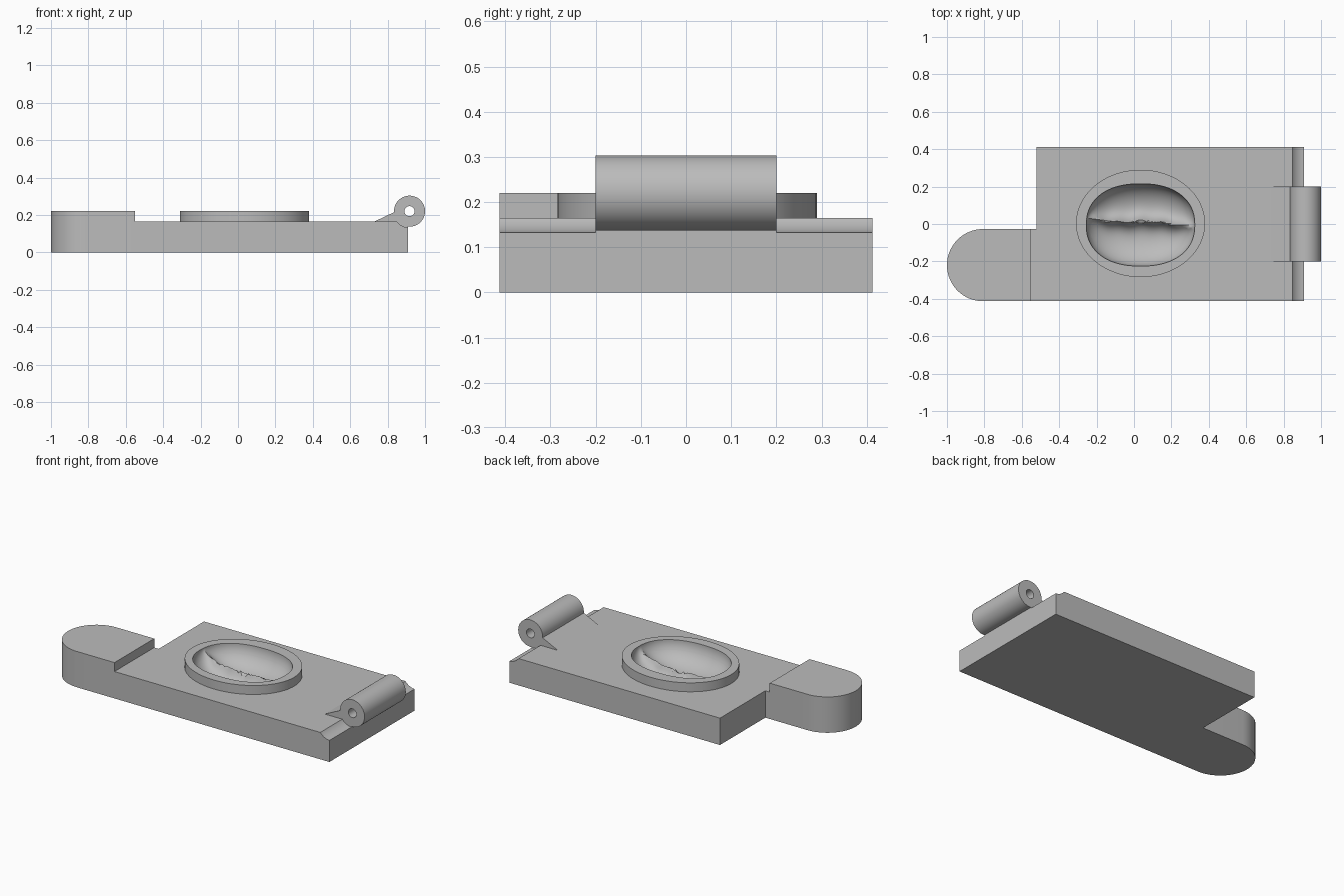
import bpy
import bmesh
from math import cos, sin, pi, exp, copysign

cube = bpy.data.objects.get("Cube")
if cube:
    bpy.data.objects.remove(cube, do_unlink=True)

grey = bpy.data.materials.new("plain grey")
grey.use_nodes = True
grey.diffuse_color = (0.5, 0.5, 0.5, 1)
grey.node_tree.nodes["Principled BSDF"].inputs["Base Color"].default_value = (0.5, 0.5, 0.5, 1)


def finish(name, bm):
    bmesh.ops.recalc_face_normals(bm, faces=bm.faces)
    mesh = bpy.data.meshes.new(name)
    bm.to_mesh(mesh)
    bm.free()
    mesh.materials.append(grey)
    obj = bpy.data.objects.new(name, mesh)
    bpy.context.collection.objects.link(obj)
    return obj


def prism(name, outline, lo, hi, axis="z"):
    """Extrude a flat outline: (x, y) along z, or (x, z) along y."""
    def place(a, b, h):
        return (a, b, h) if axis == "z" else (a, h, b)
    bm = bmesh.new()
    low, high = ([bm.verts.new(place(a, b, h)) for a, b in outline] for h in (lo, hi))
    bm.faces.new(low)
    bm.faces.new(high)
    for i in range(len(outline)):
        j = (i + 1) % len(outline)
        bm.faces.new((low[i], low[j], high[j], high[i]))
    return finish(name, bm)


def arc(cx, cy, rx, ry, n, start=0.0, sweep=2 * pi):
    full = sweep == 2 * pi
    steps = n if full else n - 1
    return [(cx + rx * cos(start + sweep * i / steps),
             cy + ry * sin(start + sweep * i / steps)) for i in range(n)]


def select_only(obj):
    bpy.ops.object.select_all(action="DESELECT")
    obj.select_set(True)
    bpy.context.view_layer.objects.active = obj


def cut(obj, cutter):
    mod = obj.modifiers.new("cut", "BOOLEAN")
    mod.operation = "DIFFERENCE"
    mod.solver = "EXACT"
    mod.object = cutter
    select_only(obj)
    bpy.ops.object.modifier_apply(modifier=mod.name)


def bean_cutter():
    """Closed two-lobed shape: a rounded bowl with a wavy ridge down its middle."""
    cx, cy, rx, ry, top = 0.035, -0.005, 0.29, 0.22, 0.22
    segs, rings = 144, 26

    def point(r, a):
        c, s = cos(a), sin(a)
        x = cx + r * rx * copysign(abs(c) ** 0.88, c)
        y = cy + r * ry * copysign(abs(s) ** 0.88, s)
        crest = 0.01 - 0.06 * (x - cx) + 0.006 * sin(17 * x) + 0.003 * sin(53 * x)
        bowl = 0.14 * max(0.0, 1 - r ** 2.6) ** 0.5
        ridge = 0.55 * exp(-abs(y - crest) / 0.03)
        return (x, y, top - bowl * (1 - ridge))

    bm = bmesh.new()
    angles = [2 * pi * i / segs for i in range(segs)]
    loops = [[bm.verts.new((*point(1, a)[:2], top + 0.1)) for a in angles]]
    for k in range(rings):
        r = sin(pi / 2 * (1 - k / rings))
        loops.append([bm.verts.new(point(r, a)) for a in angles])
    bm.faces.new(loops[0])
    for outer, inner in zip(loops, loops[1:]):
        for i in range(segs):
            j = (i + 1) % segs
            bm.faces.new((outer[i], outer[j], inner[j], inner[i]))
    centre = bm.verts.new(point(0, 0))
    for i in range(segs):
        bm.faces.new((loops[-1][i], loops[-1][(i + 1) % segs], centre))
    return finish("cavity_cutter", bm)


front, back, deck, raised = -0.413, 0.413, 0.165, 0.22
pin_x, pin_z, half_barrel = 0.917, 0.22, 0.2

# Main plate with the narrow step that meets the handle
plate = prism("mould_plate", [(-0.55, front), (0.91, front), (0.91, back), (-0.52, back),
                              (-0.52, -0.027), (-0.55, -0.027)], 0, deck)

# Rounded handle tab
tab = prism("handle_tab", [(-0.55, front), (-0.55, -0.027)]
            + arc(-0.807, -0.22, 0.193, 0.193, 33, pi / 2, pi), 0, raised)

# Oval rim around the cavity
rim = prism("cavity_rim", arc(0.035, 0.003, 0.345, 0.287, 96), deck, raised)

# Hinge barrel and the wedge that ties it to the plate
barrel = prism("hinge_barrel", arc(pin_x, pin_z, 0.083, 0.083, 64),
               -half_barrel, half_barrel, "y")
wedge = prism("hinge_wedge", [(0.73, deck), (0.87, deck), (0.87, 0.215), (0.835, 0.215)],
              -half_barrel, half_barrel, "y")

# Cavity, pin hole and clearance grooves either side of the barrel
cavity = bean_cutter()
pin = prism("pin_cutter", arc(pin_x, pin_z, 0.027, 0.027, 32), -0.5, 0.5, "y")
grooves = [prism("groove_cutter", arc(pin_x, pin_z, 0.088, 0.088, 64), lo, hi, "y")
           for lo, hi in ((-0.5, -half_barrel), (half_barrel, 0.5))]
cut(plate, cavity)
cut(rim, cavity)
cut(barrel, pin)
for groove in grooves:
    cut(plate, groove)
for helper in [cavity, pin] + grooves:
    bpy.data.objects.remove(helper, do_unlink=True)

for obj in (plate, tab, rim, barrel):
    select_only(obj)
    bpy.ops.object.shade_smooth_by_angle(angle=pi / 6)
